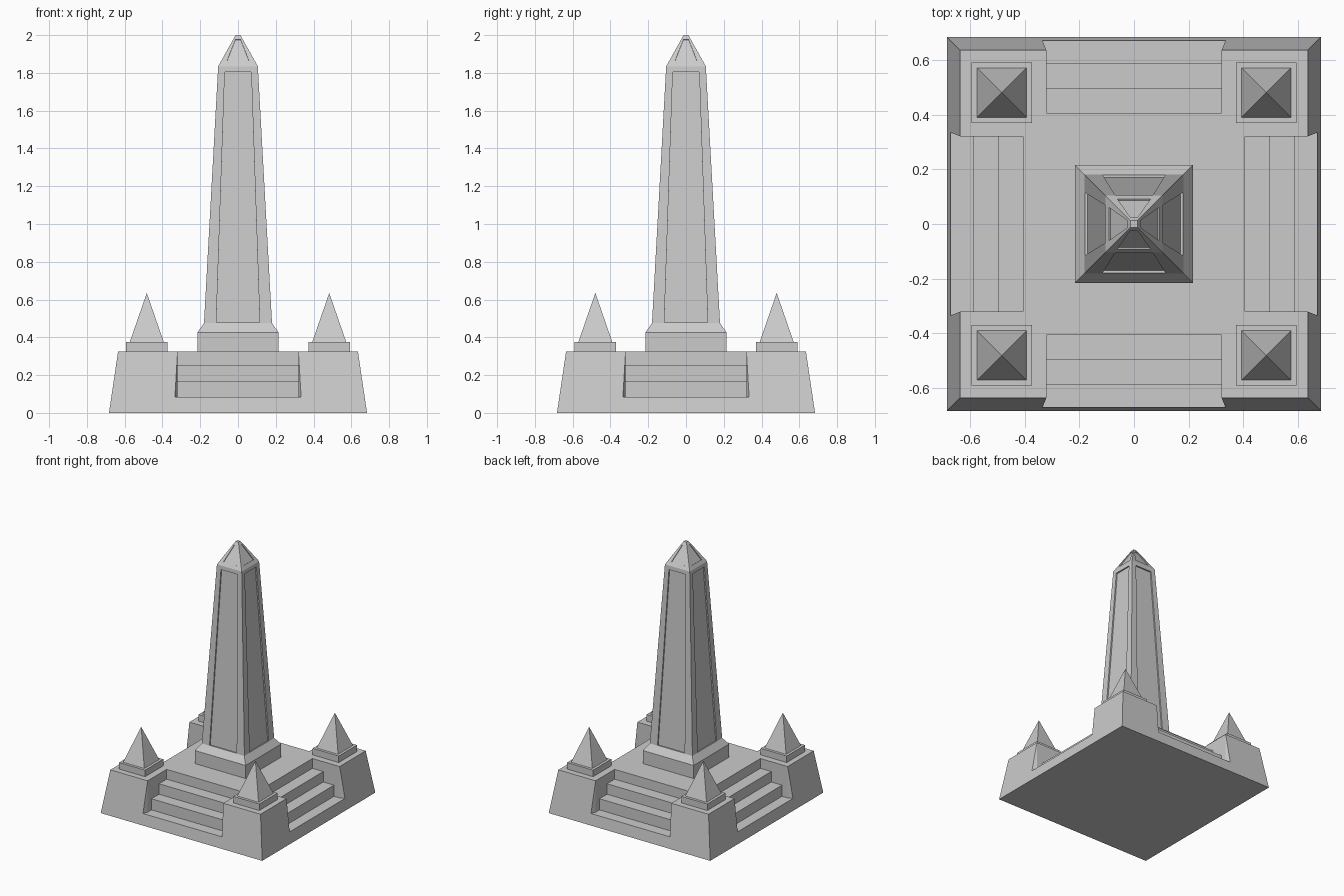
import bpy, bmesh
from math import pi
from mathutils import Matrix, Vector

if "Cube" in bpy.data.objects:
    bpy.data.objects.remove(bpy.data.objects["Cube"])


def finish(name, bm):
    bmesh.ops.remove_doubles(bm, verts=bm.verts, dist=1e-5)
    bmesh.ops.recalc_face_normals(bm, faces=bm.faces)
    mesh = bpy.data.meshes.new(name)
    bm.to_mesh(mesh)
    bm.free()
    obj = bpy.data.objects.new(name, mesh)
    bpy.context.collection.objects.link(obj)
    return obj


def square_stack(name, rings, cx=0, cy=0):
    """Loft square sections given as (half width, z); half width 0 is a point."""
    bm = bmesh.new()
    loops = [[bm.verts.new((cx + sx * h, cy + sy * h, z))
              for sx, sy in ((-1, -1), (1, -1), (1, 1), (-1, 1))] for h, z in rings if h]
    bm.faces.new(loops[0])
    for a, b in zip(loops, loops[1:]):
        for i in range(4):
            j = (i + 1) % 4
            bm.faces.new((a[i], a[j], b[j], b[i]))
    if rings[-1][0]:
        bm.faces.new(loops[-1])
    else:
        tip = bm.verts.new((cx, cy, rings[-1][1]))
        for i in range(4):
            bm.faces.new((loops[-1][i], loops[-1][(i + 1) % 4], tip))
    return finish(name, bm)


def panelled_frustum(name, bottom, top, panel_bottom, panel_top, depth):
    """Square frustum with a recessed panel on each side; sections are (half width, z)."""
    bm = bmesh.new()
    (h0, z0), (h1, z1) = bottom, top
    inward = Vector((0, z1 - z0, h1 - h0)).normalized() * depth

    def surface(x, z):
        return Vector((x, -(h0 + (h1 - h0) * (z - z0) / (z1 - z0)), z))

    def quad(low, high):
        return [surface(-low[0], low[1]), surface(low[0], low[1]),
                surface(high[0], high[1]), surface(-high[0], high[1])]

    rim = quad(panel_bottom, panel_top)
    layers = [quad(bottom, top), rim, [p + inward for p in rim]]
    for k in range(4):
        rot = Matrix.Rotation(k * pi / 2, 3, 'Z')
        loops = [[bm.verts.new(rot @ p) for p in layer] for layer in layers]
        for a, b in zip(loops, loops[1:]):
            for i in range(4):
                j = (i + 1) % 4
                bm.faces.new((a[i], a[j], b[j], b[i]))
        bm.faces.new(loops[-1])
    for h, z in (bottom, top):
        bm.faces.new([bm.verts.new((sx * h, sy * h, z))
                      for sx, sy in ((-1, -1), (1, -1), (1, 1), (-1, 1))])
    return finish(name, bm)


# Stepped base: battered block with a stair cut into every side
base = square_stack("base", [(0.683, 0), (0.635, 0.325)])
profile = [(0.635, 0.4), (0.405, 0.4), (0.405, 0.25), (0.497, 0.25), (0.497, 0.17),
           (0.588, 0.17), (0.588, 0.085), (0.635, 0.085), (0.75, 0.085), (0.75, 0.4)]
bm = bmesh.new()
for k in range(4):
    rot = Matrix.Rotation(k * pi / 2, 3, 'Z')
    sides = [[bm.verts.new(rot @ Vector((s * (0.366 if y > 0.7 else 0.32), -y, z)))
              for y, z in profile] for s in (-1, 1)]
    for v in sides:
        bm.faces.new(v[:8])
        bm.faces.new((v[0], v[7], v[8], v[9]))
    for i in range(10):
        j = (i + 1) % 10
        bm.faces.new((sides[0][i], sides[0][j], sides[1][j], sides[1][i]))
cutter = finish("stair_cutter", bm)
cutter.hide_render = True
cutter.hide_set(True)
cut = base.modifiers.new("stairs", 'BOOLEAN')
cut.operation = 'DIFFERENCE'
cut.solver = 'EXACT'
cut.object = cutter

# Corner pedestals and pyramids
for sx in (-1, 1):
    for sy in (-1, 1):
        cx, cy = sx * 0.483, sy * 0.48
        square_stack("corner_pedestal", [(0.11, 0.325), (0.11, 0.375)], cx, cy)
        square_stack("corner_pyramid", [(0.09, 0.375), (0, 0.635)], cx, cy)

# Central plinth, panelled shaft, panelled cap and blunt tip
square_stack("plinth", [(0.215, 0.325), (0.215, 0.425), (0.18, 0.475)])
panelled_frustum("shaft", (0.18, 0.475), (0.105, 1.835), (0.115, 0.478), (0.07, 1.805), 0.01)
panelled_frustum("cap", (0.105, 1.835), (0.02, 1.987), (0.06, 1.86), (0.014, 1.977), 0.006)
square_stack("tip", [(0.02, 1.987), (0.012, 2.0)])
